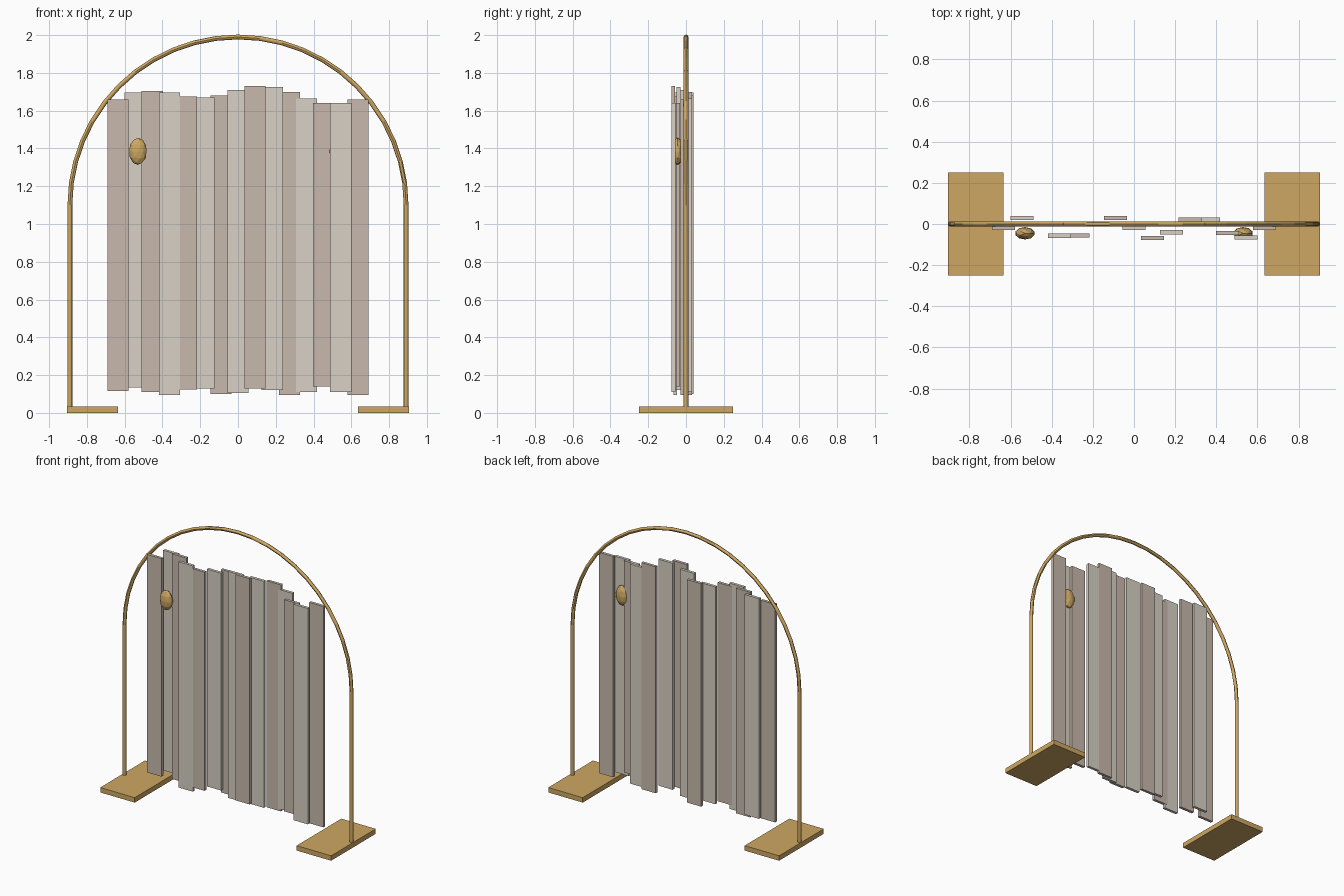
import bpy
from math import sin, cos, pi
from mathutils import Vector

if "Cube" in bpy.data.objects:
    bpy.data.objects.remove(bpy.data.objects["Cube"])


def material(name, color):
    m = bpy.data.materials.new(name)
    m.diffuse_color = (*color, 1)
    m.use_nodes = True
    m.node_tree.nodes["Principled BSDF"].inputs["Base Color"].default_value = m.diffuse_color
    return m


GOLD = material("gold", (0.62, 0.39, 0.125))
PINK = material("warm_slat", (0.58, 0.49, 0.42))
CREAM = material("pale_slat", (0.69, 0.64, 0.56))


def finish(name, mat, smooth=False):
    ob = bpy.context.object
    ob.name = name
    ob.data.materials.append(mat)
    if smooth:
        bpy.ops.object.shade_smooth_by_angle()
    return ob


def box(name, center, size, mat):
    bpy.ops.mesh.primitive_cube_add(size=1, location=center)
    bpy.context.object.scale = size
    bpy.ops.object.transform_apply(location=False, rotation=False, scale=True)
    return finish(name, mat)


def rod(name, a, b, radius, extra=0.0):
    a, b = Vector(a), Vector(b)
    d = b - a
    bpy.ops.mesh.primitive_cylinder_add(vertices=12, radius=radius,
                                        depth=d.length + extra, location=(a + b) / 2,
                                        rotation=d.to_track_quat('Z', 'Y').to_euler())
    return finish(name, GOLD, True)


R, SPRING = 0.89, 1.1

# Feet, uprights and knobs on both sides
for side, s in (("left", -1), ("right", 1)):
    box(side + "_foot", (s * 0.77, 0, 0.0175), (0.27, 0.5, 0.035), GOLD)
    rod(side + "_upright", (s * R, 0, 0.03), (s * R, 0, SPRING), 0.0125)
    bpy.ops.mesh.primitive_ico_sphere_add(subdivisions=2, radius=1,
                                          location=(s * 0.53, -0.045, 1.385))
    bpy.context.object.scale = (0.048, 0.03, 0.072)
    bpy.ops.object.transform_apply(location=False, rotation=False, scale=True)
    finish(side + "_knob", GOLD)

# Arch made of short straight tubes
N = 24
pts = [(R * cos(pi * i / N), 0, SPRING + R * sin(pi * i / N)) for i in range(N + 1)]
for i in range(N):
    rod(f"arch_segment_{i + 1}", pts[i], pts[i + 1], 0.0125, 0.004)

# Hanging slats: depth, bottom, top
slats = [(-0.02, .115, 1.66), (0.03, .135, 1.695), (0.0, .11, 1.705),
         (-0.057, .095, 1.695), (-0.056, .125, 1.675), (0.0, .13, 1.67),
         (0.03, .10, 1.68), (-0.02, .105, 1.71), (-0.068, .13, 1.73),
         (-0.04, .12, 1.725), (0.022, .095, 1.70), (0.021, .11, 1.665),
         (-0.043, .14, 1.64), (-0.066, .11, 1.64), (-0.02, .095, 1.66)]
for i, (y, lo, hi) in enumerate(slats):
    x = -0.635 + 1.27 * i / 14
    box(f"slat_{i + 1}", (x, y, (lo + hi) / 2), (0.112, 0.02, hi - lo),
        CREAM if i % 2 else PINK)
